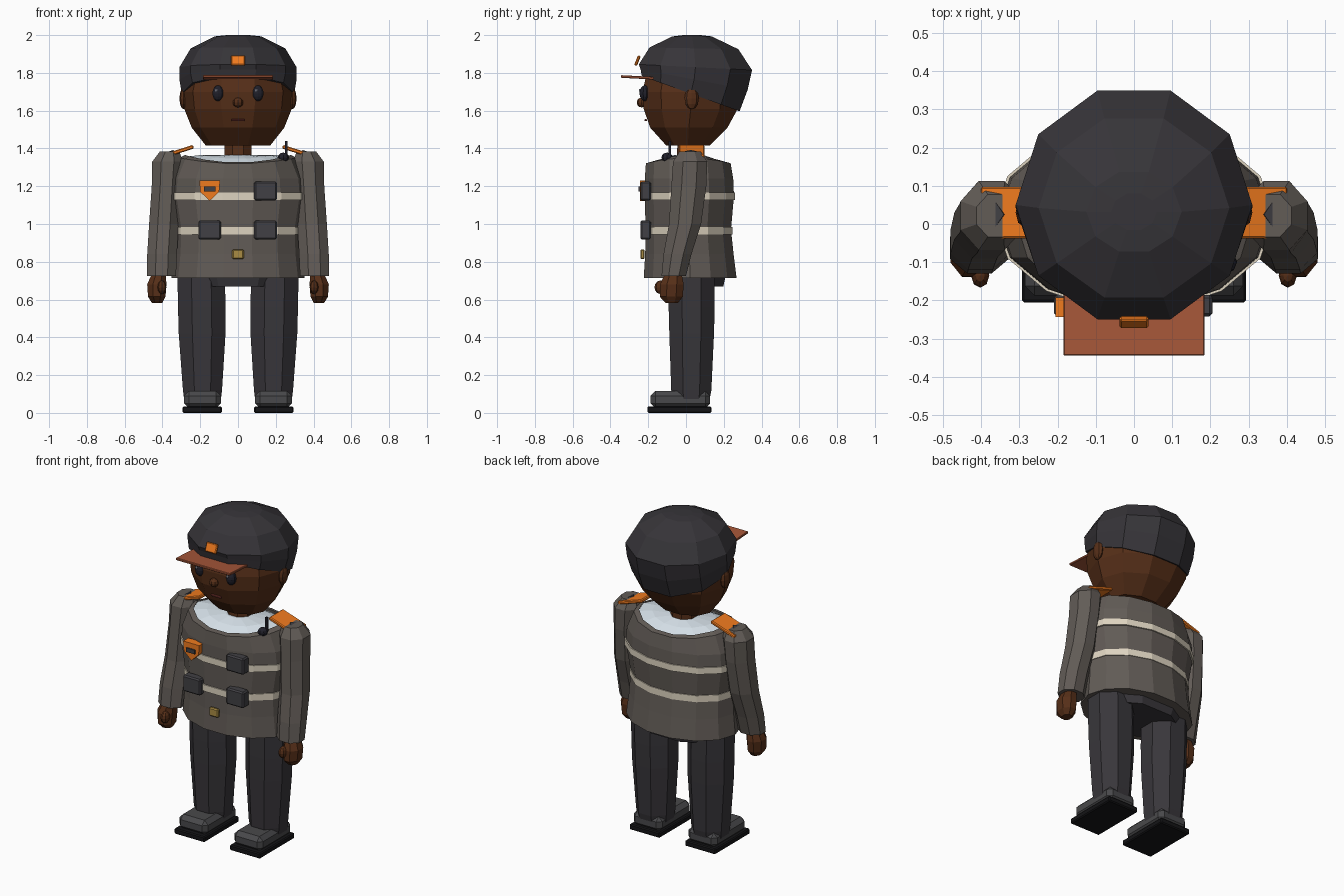
import bpy, bmesh, math
from mathutils import Matrix, Vector

if "Cube" in bpy.data.objects:
    bpy.data.objects.remove(bpy.data.objects["Cube"])


def material(name, hexcode):
    rgb = [(int(hexcode[i:i + 2], 16) / 255) ** 2.2 for i in (0, 2, 4)]
    m = bpy.data.materials.new(name)
    m.diffuse_color = (*rgb, 1)
    m.use_nodes = True
    m.node_tree.nodes["Principled BSDF"].inputs["Base Color"].default_value = m.diffuse_color
    return m


SKIN = material("skin", "56321E")
CAP = material("cap_cloth", "39373B")
JACKET = material("jacket_cloth", "625C57")
TROUSER = material("trouser_cloth", "3B393D")
ORANGE = material("orange", "F07A24")
VISOR = material("visor_brown", "A4573B")
STRIPE = material("stripe_beige", "DDD3BF")
SHIRT = material("shirt_pale", "D5E0E8")
DARK = material("dark_grey", "434246")
BLACK = material("black", "1B1B1D")
EYE = material("eye_black", "25252E")
WHITE = material("eye_glint", "B8BAC8")
LIP = material("lip", "7A3A34")
GOLD = material("buckle_gold", "A88B45")
SHOE = material("shoe_leather", "4A4A4C")


def finish(bm, name, mat):
    bmesh.ops.recalc_face_normals(bm, faces=bm.faces[:])
    me = bpy.data.meshes.new(name)
    bm.to_mesh(me)
    bm.free()
    me.materials.append(mat)
    ob = bpy.data.objects.new(name, me)
    bpy.context.collection.objects.link(ob)
    return ob


def loft(name, mat, rings, n=8, phase=0.0, caps=(True, True)):
    """Stack of elliptical rings (z, cx, cy, rx, ry[, tilt_in_y[, side_rise]])."""
    bm = bmesh.new()
    loops = []
    for r in rings:
        z, cx, cy, rx, ry = r[:5]
        tilt = r[5] if len(r) > 5 else 0
        rise = r[6] if len(r) > 6 else 0
        loop = []
        for k in range(n):
            a = 2 * math.pi * (k + phase) / n
            c, s = math.cos(a), math.sin(a)
            loop.append(bm.verts.new((cx + rx * c, cy + ry * s, z + tilt * ry * s + rise * c * c)))
        loops.append(loop)
    for a, b in zip(loops, loops[1:]):
        for k in range(n):
            bm.faces.new((a[k], a[(k + 1) % n], b[(k + 1) % n], b[k]))
    if caps[0]:
        bm.faces.new(loops[0][::-1])
    if caps[1]:
        bm.faces.new(loops[-1])
    return finish(bm, name, mat)


def box(name, mat, loc, size, rot=(0, 0, 0), bevel=0.0):
    bm = bmesh.new()
    bmesh.ops.create_cube(bm, size=1)
    bmesh.ops.scale(bm, vec=size, verts=bm.verts[:])
    if bevel:
        bmesh.ops.bevel(bm, geom=bm.edges[:], offset=bevel, segments=1, affect='EDGES')
    ob = finish(bm, name, mat)
    ob.location, ob.rotation_euler = loc, rot
    return ob


def ball(name, mat, loc, size, u=8, v=6):
    bm = bmesh.new()
    bmesh.ops.create_uvsphere(bm, u_segments=u, v_segments=v, radius=1)
    bmesh.ops.scale(bm, vec=size, verts=bm.verts[:])
    ob = finish(bm, name, mat)
    ob.location = loc
    return ob


def plate(name, mat, outline, y, depth):
    """Front-facing plate extruded from an (x, z) outline."""
    bm = bmesh.new()
    f = bm.faces.new([bm.verts.new((x, y, z)) for x, z in outline])
    ext = bmesh.ops.extrude_face_region(bm, geom=[f])
    bmesh.ops.translate(bm, vec=(0, depth, 0),
                        verts=[g for g in ext["geom"] if isinstance(g, bmesh.types.BMVert)])
    return finish(bm, name, mat)


# Head, neck and face
loft("head", SKIN, [(1.415, 0, .01, .17, .12), (1.51, 0, .015, .245, .215),
                    (1.61, 0, .025, .285, .262), (1.70, 0, .025, .295, .268),
                    (1.80, 0, .025, .27, .245)], n=10)
loft("neck", SKIN, [(1.32, 0, .02, .08, .075), (1.45, 0, .02, .075, .07)], n=8, phase=.5)
ball("nose", SKIN, (0, -.235, 1.643), (.028, .026, .026))
box("mouth", LIP, (0, -.213, 1.55), (.07, .012, .012), bevel=.003)

# Cap with tilted band, visor and badge
loft("cap", CAP, [(1.69, 0, .025, .298, .272, -.36), (1.765, 0, .043, .31, .298, -.19),
                  (1.83, 0, .05, .31, .315, -.05), (1.93, 0, .042, .25, .247, -.02),
                  (1.993, 0, .032, .125, .11), (2.0, 0, .032, .06, .05)], n=10)
box("visor", VISOR, (0, -.25, 1.776), (.37, .19, .014), (math.radians(-3), 0, 0), .003)
box("cap_badge", ORANGE, (0, -.257, 1.865), (.075, .016, .056), (math.radians(-22), 0, 0), .005)

# Jacket body, pale shirt and reflective bands
loft("jacket", JACKET, [(.715, 0, .022, .352, .252), (.84, 0, .018, .338, .24),
                        (.97, 0, .012, .332, .232), (1.15, 0, .018, .362, .242),
                        (1.24, 0, .016, .355, .24), (1.32, 0, .012, .31, .23, 0, .03),
                        (1.325, 0, .012, .28, .20, 0, .04)], n=14, caps=(True, False))
loft("shirt", SHIRT, [(1.31, 0, .012, .285, .205, 0, .045), (1.345, 0, .012, .2, .14, 0, .02),
                      (1.365, 0, .015, .08, .08)], n=14)
for z, rx, ry, cy in ((1.147, .368, .248, .018), (.965, .338, .239, .012)):
    loft("reflective_band", STRIPE, [(z - .02, 0, cy, rx, ry), (z + .02, 0, cy, rx, ry)], n=14)

# Chest fittings
for x, z in ((.146, 1.175), (-.15, .968), (.146, .968)):
    box("pouch", DARK, (x, -.214, z), (.12, .056, .1), bevel=.008)
plate("shield_badge", ORANGE, [(-.205, 1.23), (-.095, 1.23), (-.1, 1.17), (-.15, 1.123),
                               (-.2, 1.17)], -.243, .05)
box("shield_inset", DARK, (-.15, -.245, 1.185), (.06, .012, .025))
box("belt_buckle", GOLD, (0, -.23, .84), (.062, .022, .052), bevel=.006)
ball("radio", EYE, (.24, -.1, 1.352), (.03, .03, .026))
box("radio_antenna", EYE, (.256, -.085, 1.395), (.013, .013, .09))

# Hips
loft("hips", TROUSER, [(.67, 0, .045, .27, .165), (.73, 0, .045, .30, .18)], n=8, phase=.5)

# Mirrored parts
for s in (-1, 1):
    ball("ear", SKIN, (s * .288, .03, 1.665), (.022, .038, .058))
    ball("eye", EYE, (s * .106, -.218, 1.692), (.031, .028, .042), 10, 8)
    ball("eye_glint", WHITE, (s * .106 - .008, -.244, 1.708), (.007, .006, .008), 6, 4)

    # Sleeve, hand and thumb
    loft("sleeve", JACKET, [(z, s * cx, cy, rx, ry) for z, cx, cy, rx, ry in (
        (.725, .405, -.065, .083, .07), (.84, .402, -.045, .085, .08), (1.0, .392, -.005, .085, .092),
        (1.2, .38, .015, .083, .1), (1.33, .373, .022, .088, .098), (1.385, .362, .022, .055, .06))],
        n=8, phase=.5)
    loft("hand", SKIN, [(z, s * cx, cy, rx, ry) for z, cx, cy, rx, ry in (
        (.582, .428, -.075, .03, .035), (.615, .43, -.078, .05, .066), (.68, .43, -.075, .055, .068),
        (.73, .42, -.068, .042, .05))], n=8, phase=.5)
    ball("thumb", SKIN, (s * .403, -.135, .665), (.024, .032, .036))

    # Shoulder board with diamond
    tilt = (0, s * math.radians(18), 0)
    box("shoulder_board", ORANGE, (s * .318, .03, 1.383), (.172, .135, .02), tilt, .005)
    diamond = loft("shoulder_diamond", DARK, [(-.005, 0, 0, .03, .042), (.005, 0, 0, .03, .042)], n=4)
    diamond.location, diamond.rotation_euler = (s * .368, .025, 1.378), tilt

    # Trouser leg in two sections
    loft("trouser_leg", TROUSER, [(z, s * cx, cy, rx, ry) for z, cx, cy, rx, ry in (
        (.07, .188, .028, .105, .105), (.12, .188, .028, .112, .115), (.42, .19, .03, .134, .128),
        (.56, .192, .03, .136, .132), (.74, .195, .03, .136, .132))], n=8, phase=.5)

    # Shoe and sole
    box("shoe", SHOE, (s * .188, -.03, .07), (.195, .315, .09), bevel=.025)
    box("shoe_sole", BLACK, (s * .19, -.035, .017), (.208, .34, .034), bevel=.006)
